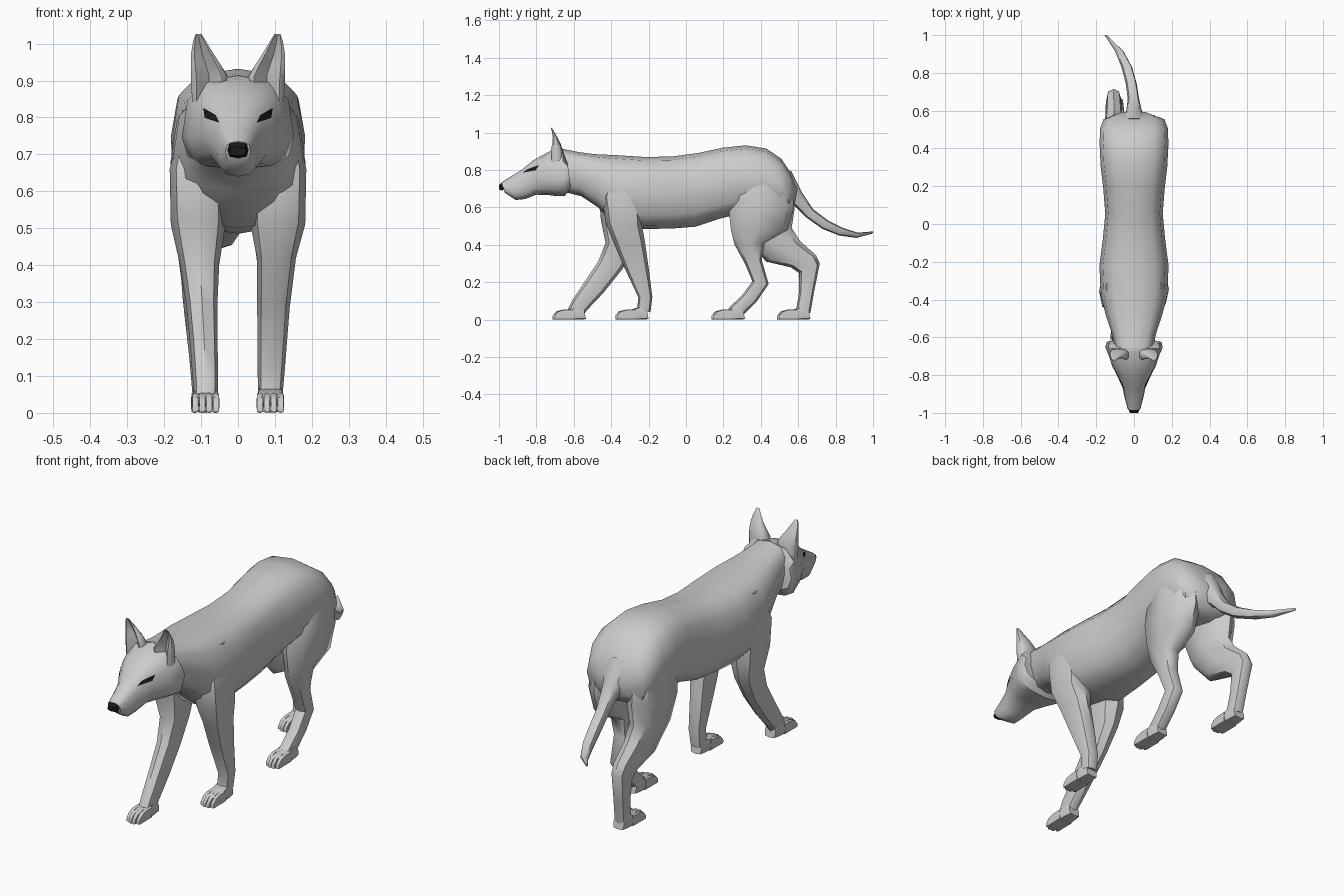
import bpy, bmesh, math
from mathutils import Vector
from mathutils.bvhtree import BVHTree

dark = bpy.data.materials.new("black")
dark.diffuse_color = (0.01, 0.01, 0.01, 1)


def finish(name, bm, mat=None):
    me = bpy.data.meshes.new(name)
    bm.to_mesh(me)
    bm.free()
    ob = bpy.data.objects.new(name, me)
    bpy.context.collection.objects.link(ob)
    if mat:
        me.materials.append(mat)
    return ob


def loft(name, rings, n=10, p=0.8, dent=None, mat=None):
    """Skin rounded sections; each ring: end A (y, z), end B (y, z), x centre, half width, widest point."""
    bm = bmesh.new()
    loops = []
    for ya, za, yb, zb, xc, hw, *mid in rings:
        a, b = Vector((xc, ya, za)), Vector((xc, yb, zb))
        c = a.lerp(b, mid[0] if mid else 0.5)
        loop = []
        for i in range(n):
            t = 2 * math.pi * i / n
            co, si = math.cos(t), math.sin(t)
            co = math.copysign(abs(co) ** p, co)
            si = math.copysign(abs(si) ** p, si)
            if dent is not None and i == 0:
                co = dent
            pt = c + ((a - c) * co if co > 0 else (c - b) * co)
            loop.append(bm.verts.new(pt + Vector((hw * si, 0, 0))))
        loops.append(loop)
    for l0, l1 in zip(loops, loops[1:]):
        for i in range(n):
            j = (i + 1) % n
            bm.faces.new((l0[i], l0[j], l1[j], l1[i]))
    bm.faces.new(loops[0])
    bm.faces.new(loops[-1])
    bmesh.ops.recalc_face_normals(bm, faces=bm.faces)
    return finish(name, bm, mat)


# Torso and neck
loft("body", [
    (-.67, .915, -.64, .68, 0, .100), (-.58, .897, -.56, .66, 0, .120),
    (-.49, .885, -.47, .60, 0, .150), (-.38, .88, -.38, .50, 0, .176),
    (-.22, .87, -.22, .485, 0, .183), (-.08, .872, -.08, .487, 0, .165),
    (.06, .89, .05, .497, 0, .152), (.20, .92, .18, .54, 0, .163),
    (.32, .932, .30, .57, 0, .177), (.43, .915, .42, .58, 0, .182),
    (.51, .86, .50, .57, 0, .180), (.56, .785, .55, .58, 0, .160),
    (.595, .70, .58, .62, 0, .07)], n=12, p=0.72)

# Head with cheek ruff
head = loft("head", [
    (-.985, .735, -.97, .68, 0, .034), (-.93, .77, -.91, .64, 0, .050, .6),
    (-.88, .80, -.86, .645, 0, .060, .55), (-.82, .85, -.80, .668, 0, .086, .55),
    (-.77, .878, -.74, .667, 0, .116, .6), (-.72, .905, -.69, .66, 0, .132, .65),
    (-.66, .915, -.65, .66, 0, .152, .66), (-.635, .85, -.615, .70, 0, .145)], n=12, p=0.74)

# Nose
loft("nose", [(-1.0, .720, -1.0, .697, 0, .022), (-.985, .733, -.985, .69, 0, .028),
              (-.965, .742, -.965, .70, 0, .026)], n=8, p=0.6, mat=dark)

# Eyes, laid onto the head surface
tree = BVHTree.FromPolygons([v.co for v in head.data.vertices],
                            [list(f.vertices) for f in head.data.polygons])
outline = [(.092, .824), (.058, .804), (.049, .784), (.088, .797), (.072, .802)]
for side, s in (("right", 1), ("left", -1)):
    bm = bmesh.new()
    vs = []
    for x, z in outline:
        hit = tree.ray_cast(Vector((s * x, -2, z)), Vector((0, 1, 0)))[0]
        vs.append(bm.verts.new(hit + Vector((s * .002, -.005, .002))))
    for i in range(4):
        tri = (vs[i], vs[(i + 1) % 4], vs[4])
        bm.faces.new(tri if s < 0 else tri[::-1])
    bm.normal_update()
    if sum(f.normal.y for f in bm.faces) > 0:
        bmesh.ops.reverse_faces(bm, faces=bm.faces)
    finish("eye_" + side, bm, dark)

    # Ears, hollowed towards the front
    loft("ear_" + side, [
        (-.725, .84, -.655, .85, s * .080, .046), (-.725, .91, -.662, .915, s * .078, .051),
        (-.718, .945, -.672, .945, s * .088, .041), (-.714, .975, -.685, .97, s * .097, .031),
        (-.718, 1.008, -.704, 1.003, s * .104, .018),
        (-.724, 1.027, -.716, 1.024, s * .107, .008)], n=10, p=0.7, dent=-.3)

# Tail
loft("tail", [
    (.56, .80, .52, .64, 0, .065), (.62, .68, .59, .60, 0, .040),
    (.68, .59, .645, .545, -.003, .03), (.76, .53, .73, .485, -.015, .029),
    (.84, .49, .82, .45, -.038, .028), (.92, .465, .91, .437, -.078, .022),
    (1.0, .472, .998, .46, -.15, .006)], n=8)


def paw(name, xc, heel):
    """Pad plus four toes pointing forward."""
    loft(name + "_pad", [
        (heel - .01, .055, heel, .003, xc, .030), (heel - .04, .072, heel - .03, 0, xc, .035),
        (heel - .09, .055, heel - .09, 0, xc, .038), (heel - .15, .045, heel - .15, 0, xc, .036)],
        n=8, p=0.45)
    for i in range(4):
        r = .178 if i in (1, 2) else .168
        x = xc + (i - 1.5) * .0187
        loft(f"{name}_toe_{i + 1}", [
            (heel - .07, .056, heel - .07, 0, x, .0093), (heel - .12, .054, heel - .12, 0, x, .0093),
            (heel - r + .02, .045, heel - r + .015, 0, x, .0093),
            (heel - r, .022, heel - r, .002, x, .0085)], n=8, p=0.4)


# Front legs: right one standing, left one stretched forward
loft("front_leg_right", [
    (-.38, .82, -.28, .82, .105, .045), (-.45, .66, -.24, .66, .112, .073),
    (-.43, .52, -.235, .50, .108, .074), (-.39, .42, -.22, .42, .104, .053),
    (-.335, .29, -.20, .28, .096, .044), (-.255, .12, -.18, .12, .09, .037),
    (-.262, .05, -.19, .04, .0875, .033)], n=8)
paw("front_paw_right", .0875, -.20)
loft("front_leg_left", [
    (-.39, .82, -.28, .82, -.105, .045), (-.465, .66, -.25, .66, -.112, .073),
    (-.455, .53, -.245, .49, -.108, .074), (-.43, .41, -.27, .39, -.104, .053),
    (-.47, .31, -.34, .27, -.098, .042), (-.54, .205, -.44, .145, -.092, .037),
    (-.61, .10, -.53, .05, -.0875, .034), (-.635, .05, -.55, .02, -.0875, .032)], n=8)
paw("front_paw_left", -.0875, -.535)

# Hind legs: right one forward, left one trailing
loft("hind_leg_right", [
    (.34, .83, .49, .82, .105, .055), (.26, .70, .565, .72, .105, .075),
    (.23, .58, .578, .60, .105, .077), (.24, .48, .545, .48, .106, .064),
    (.26, .40, .42, .41, .100, .048), (.315, .30, .405, .32, .092, .040),
    (.355, .205, .442, .19, .09, .036), (.30, .13, .38, .10, .09, .034),
    (.225, .06, .31, .03, .0875, .033)], n=8)
paw("hind_paw_right", .0875, .315)
loft("hind_leg_left", [
    (.34, .83, .49, .82, -.105, .055), (.27, .70, .565, .72, -.105, .075),
    (.26, .57, .58, .59, -.105, .077), (.31, .44, .565, .49, -.106, .062),
    (.43, .31, .61, .42, -.106, .048), (.56, .28, .695, .345, -.108, .042),
    (.605, .25, .715, .30, -.108, .038), (.605, .15, .685, .15, -.098, .034),
    (.59, .06, .665, .035, -.09, .033)], n=8)
paw("hind_paw_left", -.09, .665)

# Smooth shading with crisp edges
bpy.ops.object.select_all(action='SELECT')
bpy.context.view_layer.objects.active = head
bpy.ops.object.shade_smooth_by_angle(angle=math.radians(48))
